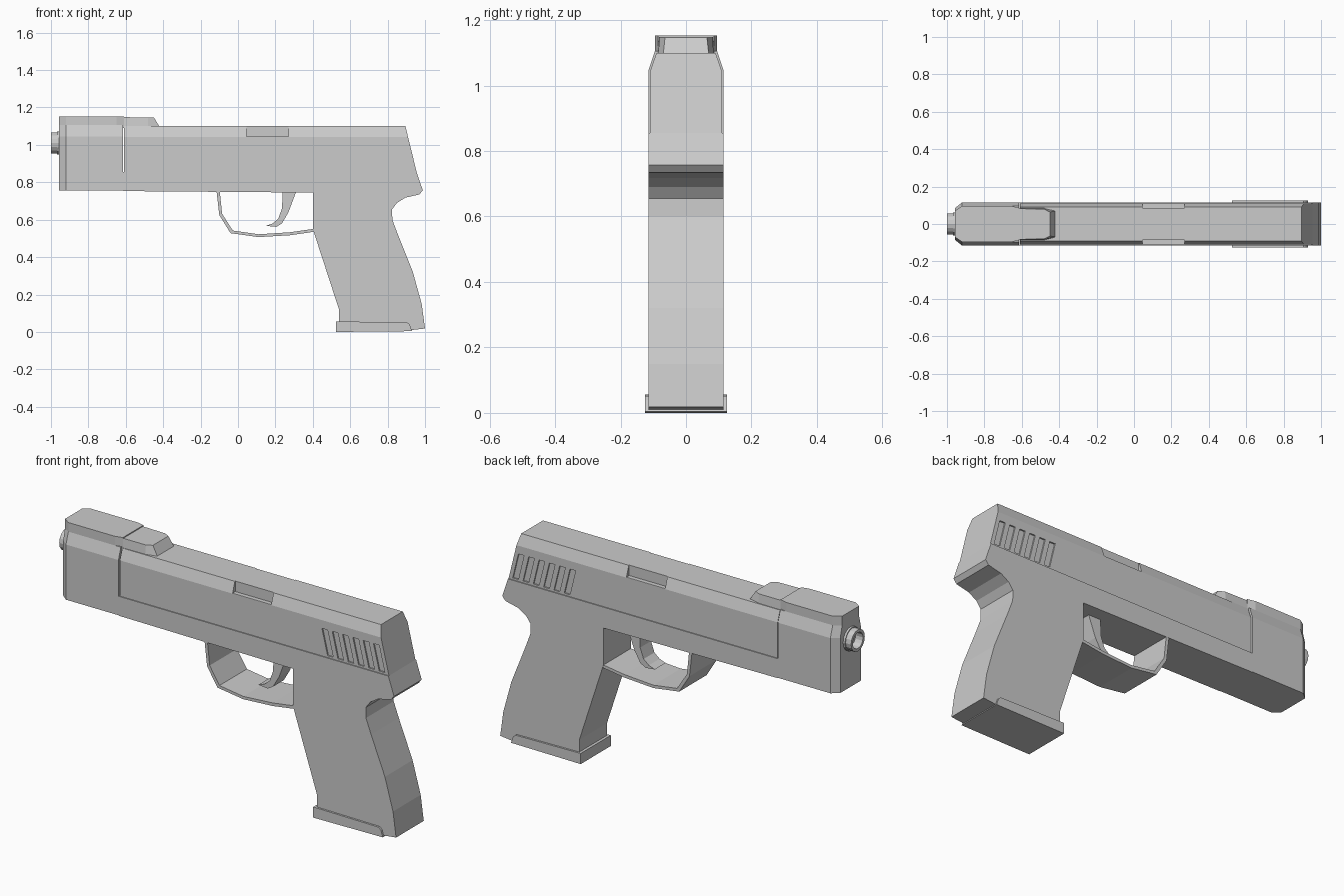
import bpy, bmesh, math

if "Cube" in bpy.data.objects:
    bpy.data.objects.remove(bpy.data.objects["Cube"])


def make(name, rings):
    """Loft between matching rings of points and cap both ends."""
    bm = bmesh.new()
    loops = [[bm.verts.new(p) for p in ring] for ring in rings]
    n = len(rings[0])
    for a, b in zip(loops, loops[1:]):
        for i in range(n):
            bm.faces.new((a[i], a[(i + 1) % n], b[(i + 1) % n], b[i]))
    bm.faces.new(loops[0])
    bm.faces.new(loops[-1][::-1])
    bmesh.ops.recalc_face_normals(bm, faces=bm.faces)
    mesh = bpy.data.meshes.new(name)
    bm.to_mesh(mesh)
    bm.free()
    ob = bpy.data.objects.new(name, mesh)
    bpy.context.collection.objects.link(ob)
    return ob


def side_profile(name, pts, y0, y1):
    """Extrude an x/z outline across y."""
    return make(name, [[(x, y, z) for x, z in pts] for y in (y0, y1)])


def section(w, wt, z0, zc, zt):
    """Half-width w body with chamfers up to a top of half-width wt."""
    return [(-w, z0), (w, z0), (w, zc), (wt, zt), (-wt, zt), (-w, zc)]


def cut(ob, cutter):
    cutter.hide_render = True
    mod = ob.modifiers.new("cut", 'BOOLEAN')
    mod.operation = 'DIFFERENCE'
    mod.solver = 'EXACT'
    mod.object = cutter
    bpy.context.view_layer.objects.active = ob
    bpy.ops.object.modifier_apply(modifier=mod.name)
    bpy.data.objects.remove(cutter)


W = 0.115

# Lower frame and grip
side_profile("frame_grip", [
    (-0.615, 0.753), (0.40, 0.745), (0.40, 0.55), (0.54, 0.12), (0.54, 0.03),
    (0.90, 0.03), (0.925, 0.01), (1.0, 0.018), (0.982, 0.15), (0.935, 0.32),
    (0.855, 0.52), (0.825, 0.60), (0.824, 0.655), (0.85, 0.69), (0.895, 0.718),
    (0.97, 0.735), (0.988, 0.757), (0.955, 0.855), (-0.615, 0.855)], -W, W)

# Frame nose with beveled front corners
nose = [(-0.957, 0.085, 0.07), (-0.92, W, 0.095), (-0.615, W, 0.095)]
make("frame_nose", [[(x, y, z) for y, z in section(w, wt, 0.755, 1.045, 1.105)]
                    for x, w, wt in nose])

# Slide with sloped rear face
def rear_x(z):
    return 0.895 + (1.10 - z) * 0.245

sec = section(0.11, 0.09, 0.85, 1.043, 1.10)
slide = make("slide", [[(-0.61, y, z) for y, z in sec],
                       [(rear_x(z), y, z) for y, z in sec]])

# Ejection notches and grip serrations, both sides
for s in (-1, 1):
    cut(slide, side_profile("notch_cutter", [
        (0.045, 1.045), (0.27, 1.045), (0.27, 1.2), (0.045, 1.2)], s * 0.086, s * 0.2))
    for i in range(6):
        x = 0.565 + 0.06 * i
        cut(slide, side_profile("serration_cutter", [
            (x, 1.0), (x + 0.033, 1.0), (x + 0.066, 0.865), (x + 0.033, 0.865)],
            s * 0.103, s * 0.2))

# Raised top housing at the front
plan = [(-0.957, 0.07), (-0.92, 0.095), (-0.65, 0.095), (-0.61, 0.085)]
make("top_housing", [[(x, -w, 1.09), (x, w, 1.09), (x, w, 1.153), (x, -w, 1.153)]
                     for x, w in plan])

# Sight block behind the housing
make("sight_block", [[(x, -w, 1.09), (x, w, 1.09), (x + dx, w - t, z), (x + dx, t - w, z)]
                     for x, dx, w, t, z in [(-0.61, 0, 0.088, 0.006, 1.148),
                                            (-0.48, 0, 0.086, 0.006, 1.147),
                                            (-0.415, -0.035, 0.07, 0.006, 1.147)]])

# Hollow muzzle
ring = [(math.cos(math.tau * i / 16), math.sin(math.tau * i / 16)) for i in range(16)]
make("muzzle", [[(x, r * c, 1.01 + r * s) for c, s in ring]
                for x, r in [(-0.94, 0.062), (-0.968, 0.062), (-0.968, 0.057),
                             (-1.0, 0.057), (-1.0, 0.042), (-0.95, 0.042)]])

# Trigger guard
side_profile("trigger_guard", [
    (-0.115, 0.755), (-0.10, 0.625), (-0.04, 0.528), (0.11, 0.507), (0.28, 0.517),
    (0.41, 0.536), (0.41, 0.552), (0.28, 0.533), (0.11, 0.522), (-0.028, 0.542),
    (-0.085, 0.632), (-0.098, 0.755)], -W + 0.001, W - 0.001)

# Trigger
side_profile("trigger", [
    (0.24, 0.76), (0.235, 0.66), (0.215, 0.605), (0.185, 0.58), (0.15, 0.567),
    (0.205, 0.562), (0.235, 0.58), (0.27, 0.64), (0.315, 0.76)], -0.045, 0.045)

# Magazine base plate
side_profile("magazine_base", [
    (0.525, 0), (0.93, 0.004), (0.918, 0.04), (0.905, 0.051), (0.525, 0.056)], -0.125, 0.125)
